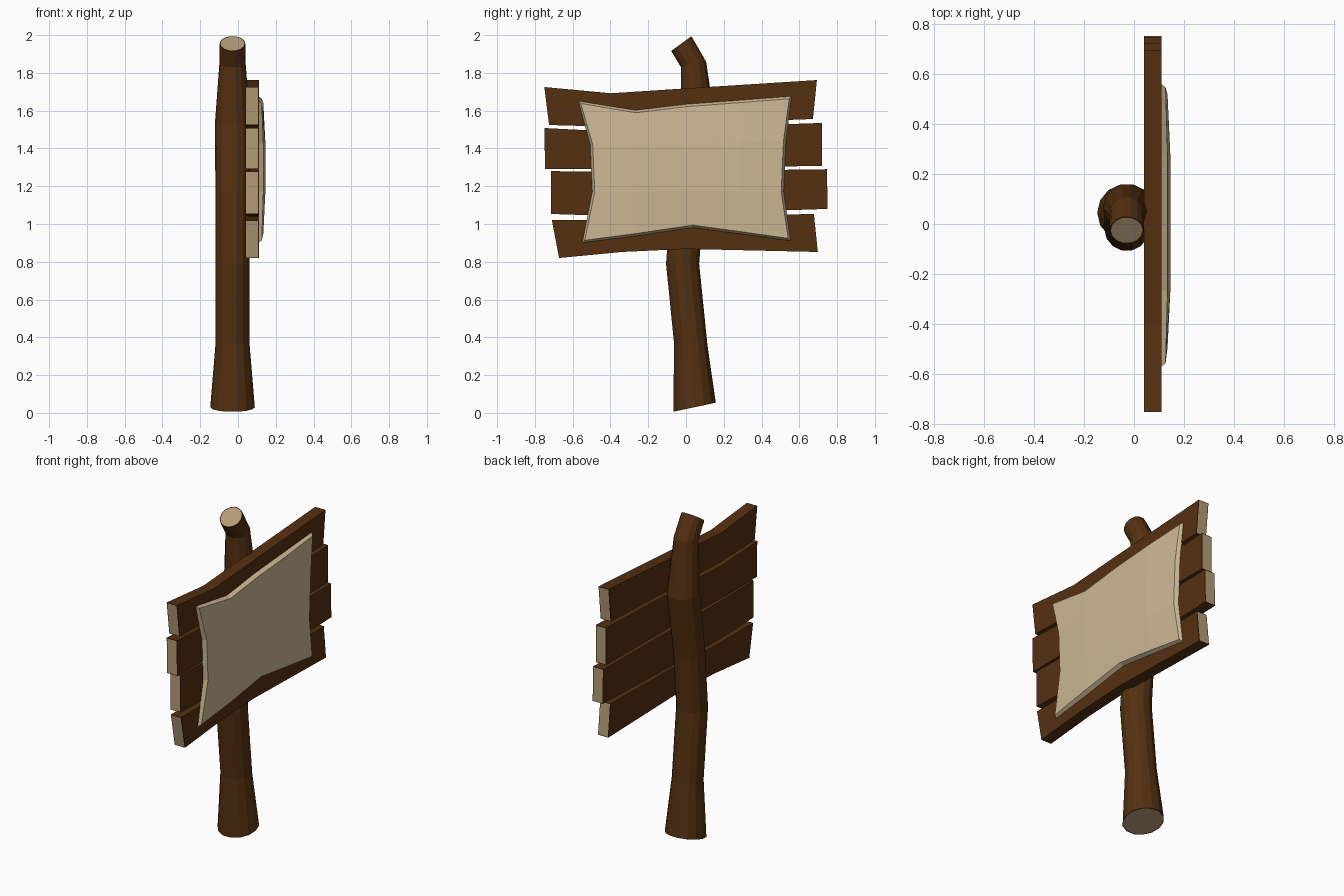
import bpy, bmesh, math

if "Cube" in bpy.data.objects:
    bpy.data.objects.remove(bpy.data.objects["Cube"])


def material(name, rgb):
    m = bpy.data.materials.new(name)
    m.diffuse_color = (*rgb, 1)
    m.use_nodes = True
    m.node_tree.nodes["Principled BSDF"].inputs["Base Color"].default_value = m.diffuse_color
    return m


BROWN = material("brown wood", (0.089, 0.030, 0.0056))
TAN = material("cut wood", (0.45, 0.33, 0.19))
PAPER = material("parchment", (0.61, 0.48, 0.30))


def finish(bm, name, mats):
    bmesh.ops.recalc_face_normals(bm, faces=bm.faces)
    me = bpy.data.meshes.new(name)
    bm.to_mesh(me)
    bm.free()
    for m in mats:
        me.materials.append(m)
    ob = bpy.data.objects.new(name, me)
    bpy.context.collection.objects.link(ob)
    return ob


# Crooked post: rings given as (y, z, radius, tilt in degrees)
SIDES = 14
rings = [(0.045, 0.03, 0.118, 12), (0.025, 0.365, 0.09, 1), (-0.018, 0.79, 0.09, 0),
         (0.01, 1.15, 0.09, -8), (0.066, 1.52, 0.094, -2), (0.04, 1.845, 0.07, 12),
         (-0.025, 1.955, 0.068, 36)]
bm = bmesh.new()
loops = []
for y, z, r, tilt in rings:
    t = math.radians(tilt)
    loop = []
    for i in range(SIDES):
        a = 2 * math.pi * i / SIDES
        s = r * math.sin(a)
        loop.append(bm.verts.new((-0.029 + r * math.cos(a), y + s * math.cos(t), z + s * math.sin(t))))
    loops.append(loop)
for lo, hi in zip(loops, loops[1:]):
    for i in range(SIDES):
        j = (i + 1) % SIDES
        bm.faces.new((lo[i], lo[j], hi[j], hi[i]))
caps = [bm.faces.new(loops[0]), bm.faces.new(loops[-1])]
bmesh.ops.recalc_face_normals(bm, faces=bm.faces)
bmesh.ops.inset_individual(bm, faces=caps, thickness=0.005)
for f in caps:
    f.material_index = 1
finish(bm, "post", [BROWN, TAN])


# Planks: (y, z) points along the top and bottom edges, left to right
planks = {
    "top_plank": ([(-0.75, 1.725), (-0.397, 1.692), (0, 1.718), (0.693, 1.762)],
                  [(-0.725, 1.524), (-0.397, 1.515), (0, 1.53), (0.672, 1.556)]),
    "upper_plank": ([(-0.75, 1.508), (-0.4, 1.49), (0, 1.51), (0.72, 1.535)],
                    [(-0.746, 1.29), (-0.4, 1.29), (0, 1.30), (0.72, 1.307)]),
    "lower_plank": ([(-0.714, 1.28), (-0.4, 1.275), (0, 1.28), (0.746, 1.29)],
                    [(-0.714, 1.053), (-0.4, 1.043), (0, 1.055), (0.75, 1.08)]),
    "bottom_plank": ([(-0.71, 1.02), (-0.34, 1.022), (0, 1.04), (0.677, 1.053)],
                     [(-0.672, 0.82), (-0.34, 0.852), (0, 0.868), (0.698, 0.852)]),
}
for name, (top, bottom) in planks.items():
    bm = bmesh.new()
    sections = []
    for t, b in zip(top, bottom):
        sections.append([bm.verts.new((x, *p)) for x, p in
                         ((0.04, b), (0.11, b), (0.11, t), (0.04, t))])
    for s, n in zip(sections, sections[1:]):
        for i in range(4):
            j = (i + 1) % 4
            bm.faces.new((s[i], s[j], n[j], n[i]))
    ends = [bm.faces.new(sections[0]), bm.faces.new(sections[-1])]
    bmesh.ops.recalc_face_normals(bm, faces=bm.faces)
    # pale cut wood inside a thin brown rim
    bmesh.ops.inset_individual(bm, faces=ends, thickness=0.005)
    for f in ends:
        f.material_index = 1
    finish(bm, name, [BROWN, TAN])


# Parchment: grid of (y, z) rows, bulging forward in the middle
rows = [
    [(-0.571, 1.652), (-0.265, 1.603), (0, 1.635), (0.28, 1.656), (0.56, 1.677)],
    [(-0.508, 1.42), (-0.265, 1.42), (0.01, 1.42), (0.28, 1.43), (0.53, 1.44)],
    [(-0.497, 1.17), (-0.27, 1.17), (0.02, 1.18), (0.28, 1.175), (0.518, 1.17)],
    [(-0.55, 0.90), (-0.27, 0.935), (0.037, 0.98), (0.28, 0.947), (0.555, 0.91)],
]
bm = bmesh.new()
front, back = [], []
for r, row in enumerate(rows):
    fr, bk = [], []
    for c, (y, z) in enumerate(row):
        side, cap = c in (0, 4), r in (0, 3)
        x = 0.126 if side and cap else 0.134 if side or cap else 0.145
        dy = 0.014 * ((c == 0) - (c == 4))
        dz = 0.014 * ((r == 3) - (r == 0))
        fr.append(bm.verts.new((x, y + dy, z + dz)))
        bk.append(bm.verts.new((0.108, y, z)))
    front.append(fr)
    back.append(bk)
for g in (front, back):
    for a, b in zip(g, g[1:]):
        for i in range(4):
            bm.faces.new((a[i], a[i + 1], b[i + 1], b[i]))


def border(g):
    return g[0] + [row[-1] for row in g[1:-1]] + g[-1][::-1] + [row[0] for row in g[-2:0:-1]]


bf, bb = border(front), border(back)
for i in range(len(bf)):
    j = (i + 1) % len(bf)
    bm.faces.new((bf[i], bf[j], bb[j], bb[i]))
finish(bm, "parchment_sheet", [PAPER])
